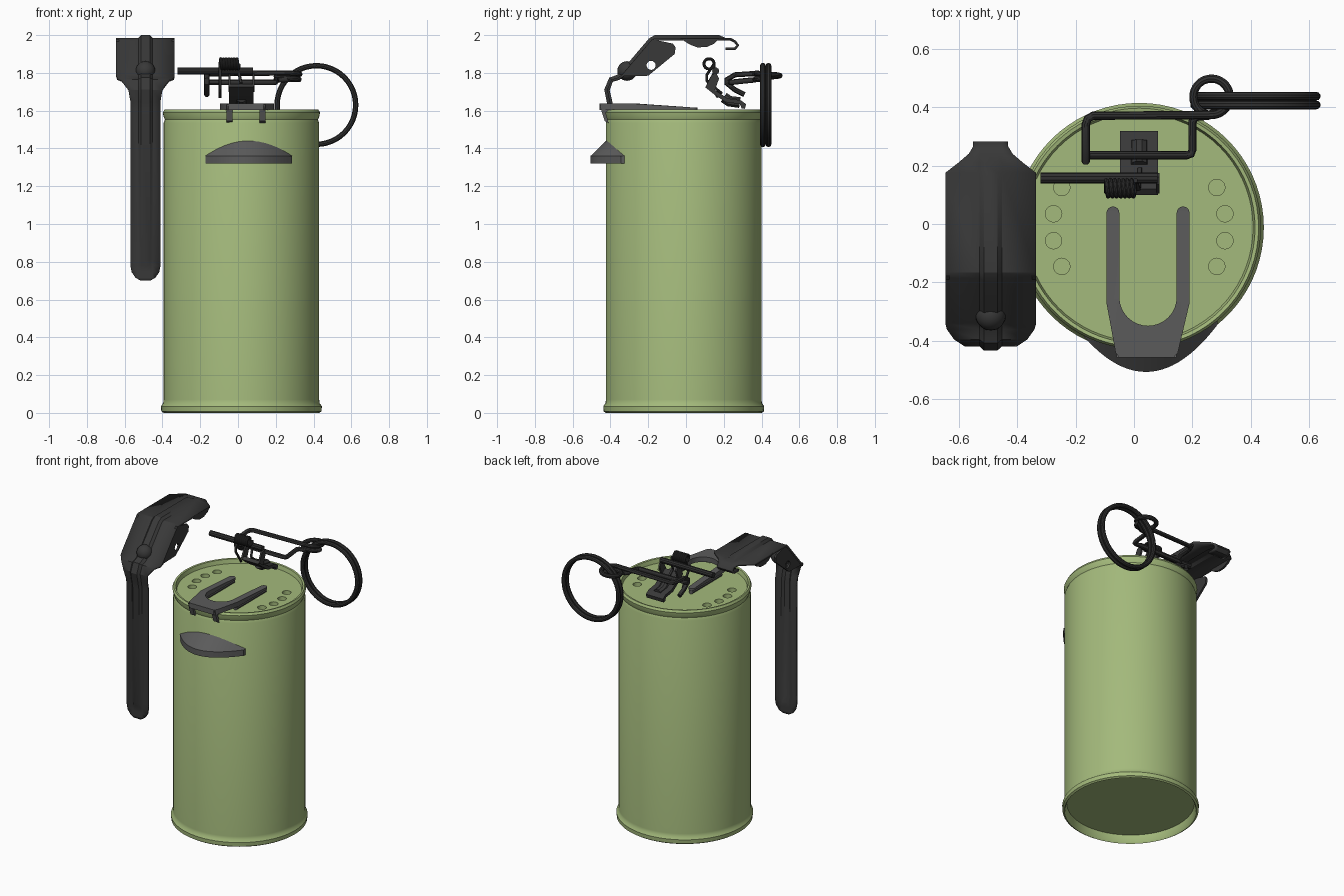
import bpy, bmesh
from math import sin, cos, pi, sqrt, radians
from mathutils import Matrix, Vector

cube = bpy.data.objects.get("Cube")
if cube:
    bpy.data.objects.remove(cube)


def material(name, rgb):
    m = bpy.data.materials.new(name)
    m.use_nodes = True
    m.diffuse_color = (*rgb, 1)
    m.node_tree.nodes["Principled BSDF"].inputs["Base Color"].default_value = (*rgb, 1)
    return m


GREEN = material("olive green", (0.37, 0.49, 0.20))
DARK = material("dark steel", (0.04, 0.04, 0.04))
WIRE = material("black wire", (0.03, 0.03, 0.03))
GREY = material("mid grey", (0.105, 0.105, 0.105))
CX, CY = 0.018, -0.012          # can axis
LX = -0.49                      # lever centre line
SIDE = Matrix(((0, 0, 1, 0), (1, 0, 0, 0), (0, 1, 0, 0), (0, 0, 0, 1)))  # drawing plane -> yz


def select(ob):
    bpy.ops.object.select_all(action='DESELECT')
    ob.select_set(True)
    bpy.context.view_layer.objects.active = ob


def smooth(ob, angle=35):
    select(ob)
    bpy.ops.object.shade_smooth_by_angle(angle=radians(angle))
    return ob


def from_bmesh(name, bm, mat):
    me = bpy.data.meshes.new(name)
    bm.to_mesh(me)
    bm.free()
    ob = bpy.data.objects.new(name, me)
    bpy.context.collection.objects.link(ob)
    if mat:
        me.materials.append(mat)
    return ob


def from_curve(name, cu, mat, matrix=Matrix()):
    ob = bpy.data.objects.new(name, cu)
    ob.matrix_world = matrix
    cu.materials.append(mat)
    bpy.context.collection.objects.link(ob)
    select(ob)
    bpy.ops.object.convert(target='MESH')
    return smooth(bpy.context.object)


def spline(cu, pts, closed):
    s = cu.splines.new('POLY')
    s.points.add(len(pts) - 1)
    for p, co in zip(s.points, pts):
        p.co = (*co, 1) if len(co) == 3 else (*co, 0, 1)
    s.use_cyclic_u = closed


def tube(name, pts, r, mat=WIRE, closed=False):
    cu = bpy.data.curves.new(name, 'CURVE')
    cu.dimensions = '3D'
    cu.bevel_depth = r
    cu.bevel_resolution = 3
    cu.use_fill_caps = not closed
    spline(cu, pts, closed)
    return from_curve(name, cu, mat)


def plate(name, outlines, thick, mat, matrix):
    cu = bpy.data.curves.new(name, 'CURVE')
    cu.dimensions = '2D'
    cu.fill_mode = 'BOTH'
    cu.extrude = thick / 2
    for o in outlines:
        spline(cu, o, True)
    return from_curve(name, cu, mat, matrix)


def arc(cx, cy, r, a0, a1, n=16):
    return [(cx + r * cos(radians(a0 + (a1 - a0) * i / n)),
             cy + r * sin(radians(a0 + (a1 - a0) * i / n))) for i in range(n + 1)]


# Can body: lathed profile with recessed base and lid
profile = [(.398, .055), (.404, .012), (.412, 0), (.424, .008), (.426, .035), (.414, .052),
           (.412, .07), (.412, 1.535), (.405, 1.552), (.412, 1.568), (.416, 1.59),
           (.408, 1.605), (.396, 1.603), (.389, 1.575)]
bm = bmesh.new()
N = 72
rings = [[bm.verts.new((CX + r * cos(2 * pi * i / N), CY + r * sin(2 * pi * i / N), z))
          for i in range(N)] for r, z in profile]
for lo, hi in zip(rings, rings[1:]):
    for i in range(N):
        k = (i + 1) % N
        bm.faces.new((lo[i], lo[k], hi[k], hi[i]))
bm.faces.new(rings[0][::-1])
bm.faces.new(rings[-1])
can = from_bmesh("can_body", bm, GREEN)

# Vent holes in the lid
bm = bmesh.new()
for s in (-1, 1):
    for dx, y in ((.265, .125), (.293, .035), (.293, -.057), (.265, -.145)):
        bmesh.ops.create_cone(bm, cap_ends=True, segments=24, radius1=.028, radius2=.028, depth=.12,
                              matrix=Matrix.Translation((CX + s * dx, y, 1.575)))
cutter = from_bmesh("vent_cutter", bm, None)
cutter.hide_render = True
mod = can.modifiers.new("vents", 'BOOLEAN')
mod.operation = 'DIFFERENCE'
mod.solver = 'EXACT'
mod.object = cutter
select(can)
bpy.ops.object.modifier_apply(modifier="vents")
bpy.data.objects.remove(cutter)
smooth(can)

# Front shield: sloped lip following the can wall
bm = bmesh.new()
rows = []
for i in range(25):
    u = -1 + i / 12
    x = .057 + .228 * u
    wall = CY - sqrt(.41 ** 2 - (x - CX) ** 2)
    rim = -.365 + .02 * u - .14 * (1 - u * u)
    rows.append([bm.verts.new((x, y, z)) for y, z in (
        (wall + .012, 1.32), (rim, 1.32), (rim, 1.36), (wall, 1.362 + .08 * (1 - u * u)))])
for a, b in zip(rows, rows[1:]):
    for j in range(4):
        k = (j + 1) % 4
        bm.faces.new((a[j], a[k], b[k], b[j]))
bm.faces.new(rows[0])
bm.faces.new(rows[-1])
bmesh.ops.recalc_face_normals(bm, faces=bm.faces)
smooth(from_bmesh("front_shield", bm, GREY), 30)

# U-shaped clip on the lid, with hooks over the rim
outline = (arc(-.072, .038, .022, 180, 0, 8) + arc(.048, -.25, .098, 180, 360)
           + arc(.168, .038, .022, 180, 0, 8)
           + [(.19, -.27), (.15, -.44), (.135, -.457), (-.05, -.457), (-.063, -.44), (-.094, -.27)])
clip = plate("lid_clip", [outline], .034, GREY, Matrix.Translation((0, 0, 1.62)))
for v in clip.data.vertices:      # sloped prong tips
    if v.co.y > .02 and v.co.z > 0:
        v.co.z -= .02
for x in (-.045, .13):
    plate("clip_hook", [[(-.457, 1.632), (-.40, 1.61), (-.425, 1.59), (-.41, 1.535), (-.43, 1.545),
                         (-.445, 1.59)]], .03, GREY, Matrix.Translation((x, 0, 0)) @ SIDE)
for x in (-.072, .168):           # prongs pressed down to the lid
    tube("clip_prong_rib", [(x, .05, 1.59), (x, -.27, 1.59)], .016, GREY)

# Safety lever: bent sheet with a pressed rib, stations are y, z, half width, rib height
stations = [(.21, 1.92, .06, 0), (.262, 1.922, .06, 0), (.282, 1.945, .06, 0), (.265, 1.97, .06, 0),
            (.24, 1.984, .075, 0), (.21, 1.985, .11, 0), (.175, 1.985, .155, .015),
            (-.165, 1.985, .155, .015), (-.185, 1.972, .155, .015), (-.34, 1.79, .155, .015),
            (-.36, 1.775, .15, .015), (-.395, 1.765, .125, .015), (-.418, 1.71, .09, .015),
            (-.405, 1.65, .08, .015), (-.395, 1.60, .08, .015), (-.395, .81, .08, .015),
            (-.395, .78, .08, 0), (-.395, .745, .073, 0), (-.395, .715, .052, 0), (-.395, .70, .025, 0)]
bm = bmesh.new()
rows = []
for i, (y, z, w, h) in enumerate(stations):
    p, q = stations[max(i - 1, 0)], stations[min(i + 1, len(stations) - 1)]
    n = Vector((0, q[1] - p[1], p[0] - q[0])).normalized()
    k = min(.038, w * .8)
    rows.append([bm.verts.new(Vector((LX + x, y, z)) + n * d) for x, d in (
        (-w, 0), (-k, 0), (-k * .6, h), (k * .6, h), (k, 0), (w, 0))])
for a, b in zip(rows, rows[1:]):
    for j in range(5):
        bm.faces.new((a[j], b[j], b[j + 1], a[j + 1]))
lever = from_bmesh("safety_lever", bm, DARK)
mod = lever.modifiers.new("sheet", 'SOLIDIFY')
mod.thickness = .014
mod.offset = -1
smooth(lever, 30)

# Lever side flaps, large one pierced
for s in (-1, 1):
    m = Matrix.Translation((LX + s * .148, 0, 0)) @ SIDE
    plate("lever_flap", [[(-.18, 1.978), (-.07, 1.955), (-.055, 1.935), (-.06, 1.90), (-.20, 1.785),
                          (-.345, 1.782)], arc(-.185, 1.84, .024, 0, 345, 15)], .014, DARK, m)
    plate("lever_front_flap", [[(-.03, 1.982), (.02, 1.95), (.06, 1.935), (.11, 1.937), (.15, 1.955),
                                (.175, 1.982)]], .014, DARK, m)
bm = bmesh.new()
bmesh.ops.create_uvsphere(bm, u_segments=20, v_segments=12, radius=.052,
                          matrix=Matrix.Translation((LX, -.312, 1.81)))
smooth(from_bmesh("lever_dimple", bm, DARK))

# Pull ring: two stacked turns
for y in (.407, .437):
    tube("pull_ring", [(x, y, z) for x, z in arc(.415, 1.63, .208, 0, 352.5, 47)], .015, closed=True)

# Bent safety pin wire with its eye loop
eye = arc(.265, .435, .062, -90, 350, 44)
pin = [(-.165, .31, 1.685), (-.165, .26, 1.71), (-.165, .215, 1.745), (-.165, .215, 1.765),
       (-.165, .26, 1.79), (-.165, .34, 1.795), (-.158, .36, 1.795), (-.14, .37, 1.795)]
pin += [(x, y, 1.80 - .035 * i / 44) for i, (x, y) in enumerate(eye)]
pin += [(.255, .37, 1.765), (.21, .365, 1.763), (.2, .35, 1.762), (.2, .255, 1.752), (.195, .24, 1.75),
        (.18, .235, 1.75), (-.18, .235, 1.75)]
tube("safety_pin", pin, .0145)

# Hinge pin and coil spring with two arms
tube("hinge_pin", [(-.32, .157, 1.81), (.08, .157, 1.81)], .019)
turns = 7
coil = [(-.095 + .1 * i / (16 * turns), .122 + .027 * cos(i * pi / 8), 1.848 + .027 * sin(i * pi / 8))
        for i in range(16 * turns + 1)]
tube("spring_coil", coil, .008)
tube("spring_arm", [(-.095, .149, 1.848), (-.095, .11, 1.79), (-.095, .11, 1.76), (-.095, .15, 1.70),
                    (-.095, .17, 1.67)], .008)
tube("spring_arm", [(.005, .149, 1.848), (.005, .15, 1.80), (.015, .12, 1.75), (.02, .19, 1.69)], .008)

# Striker: bent plate, raised nose and hinge ears
striker = [(.10, 1.725), (.12, 1.74), (.16, 1.705), (.22, 1.665), (.29, 1.655), (.318, 1.635),
           (.312, 1.61), (.295, 1.612), (.285, 1.635), (.21, 1.645), (.15, 1.685)]
plate("striker", [striker], .13, DARK, Matrix.Translation((.017, 0, 0)) @ SIDE)
tube("striker_nose", [(.018, .20, 1.67), (.018, .23, 1.65), (.018, .285, 1.643)], .03, DARK)
for x in (-.045, .082):
    plate("striker_ear", [[(.105, 1.73), (.135, 1.79), (.16, 1.80), (.175, 1.77), (.15, 1.70)]],
          .012, DARK, Matrix.Translation((x, 0, 0)) @ SIDE)
